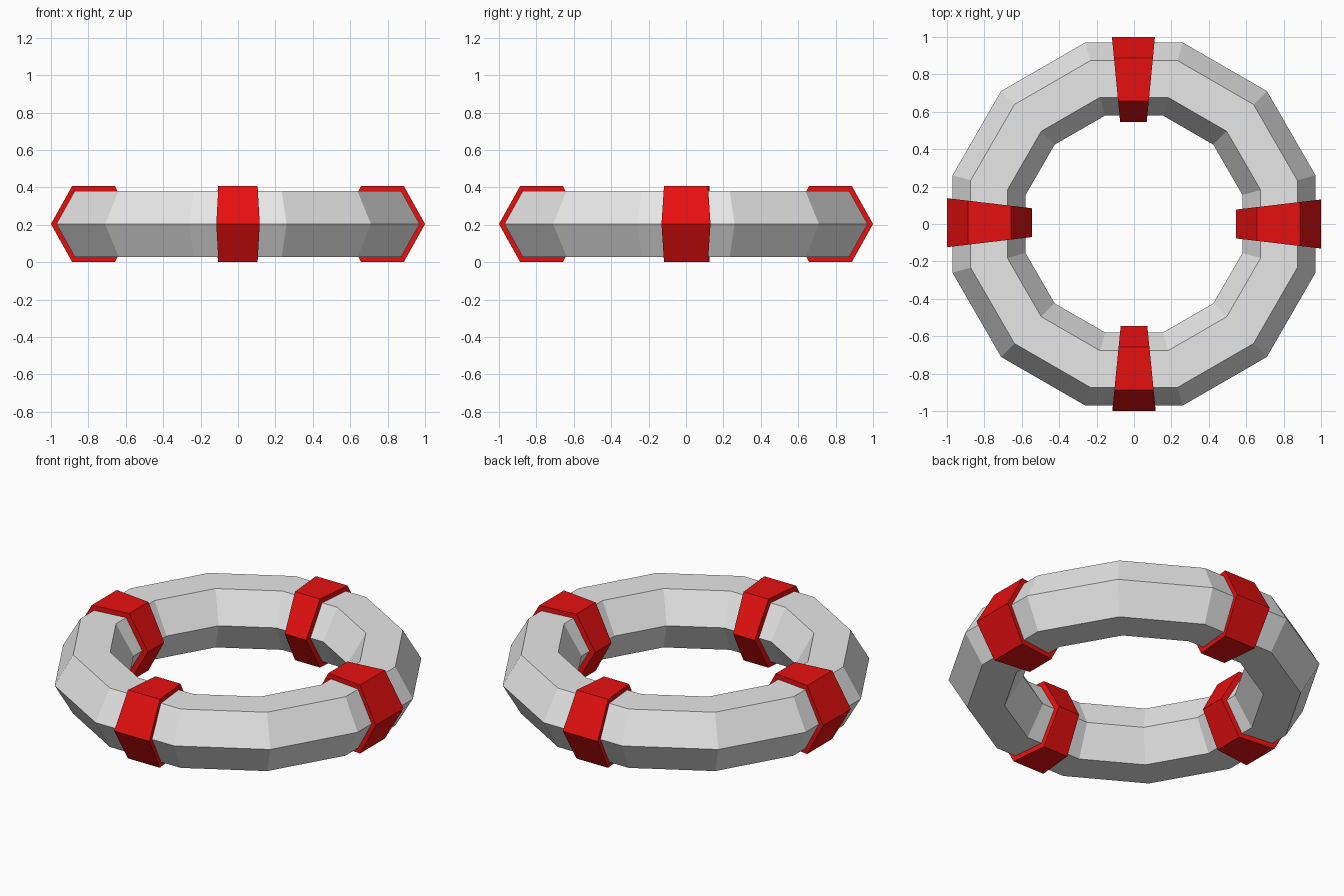
import bpy, bmesh
from math import pi, cos, sin, radians

cube = bpy.data.objects.get("Cube")
if cube:
    bpy.data.objects.remove(cube, do_unlink=True)

MID_Z = 0.204


def material(name, rgb):
    m = bpy.data.materials.new(name)
    m.use_nodes = True
    m.diffuse_color = (*rgb, 1)
    m.node_tree.nodes["Principled BSDF"].inputs["Base Color"].default_value = (*rgb, 1)
    return m


def finish(bm, name, mat):
    bmesh.ops.recalc_face_normals(bm, faces=bm.faces)
    mesh = bpy.data.meshes.new(name)
    bm.to_mesh(mesh)
    bm.free()
    mesh.materials.append(mat)
    ob = bpy.data.objects.new(name, mesh)
    bpy.context.collection.objects.link(ob)
    return ob


def hexagon(centre, rx, rz):
    """Hexagonal section as (radius, height) pairs."""
    return [(centre + rx * cos(i * pi / 3), MID_Z + rz * sin(i * pi / 3)) for i in range(6)]


def bridge(bm, a, b):
    for i in range(6):
        j = (i + 1) % 6
        bm.faces.new((a[i], a[j], b[j], b[i]))


white = material("buoy_white", (0.8, 0.8, 0.8))
red = material("band_red", (0.8, 0.005, 0.005))

# Float ring: hexagonal section swept through twelve segments
bm = bmesh.new()
rings = []
for k in range(12):
    a = radians(15 + 30 * k)
    rings.append([bm.verts.new((r * cos(a), r * sin(a), z))
                  for r, z in hexagon(0.8025, 0.2025, 0.2025)])
for k in range(12):
    bridge(bm, rings[k], rings[(k + 1) % 12])
finish(bm, "float_ring", white)


# Bands: hexagonal blocks, wider towards the outside
def band(name, angle, inner_half, outer_half, shift):
    a = radians(angle)
    bm = bmesh.new()
    sides = []
    for side in (-1, 1):
        loop = []
        for r, z in hexagon(0.7725, 0.2275, 0.2355):
            t = (r - 0.545) / 0.455
            w = side * (inner_half + t * (outer_half - inner_half)) + shift
            loop.append(bm.verts.new((r * cos(a) - w * sin(a), r * sin(a) + w * cos(a), z)))
        bm.faces.new(loop)
        sides.append(loop)
    bridge(bm, *sides)
    finish(bm, name, red)


band("left_band", 0, 0.077, 0.131, 0)
band("back_band", 90, 0.071, 0.115, 0.003)
band("right_band", 180, 0.077, 0.131, -0.007)
band("front_band", 270, 0.071, 0.116, 0)
